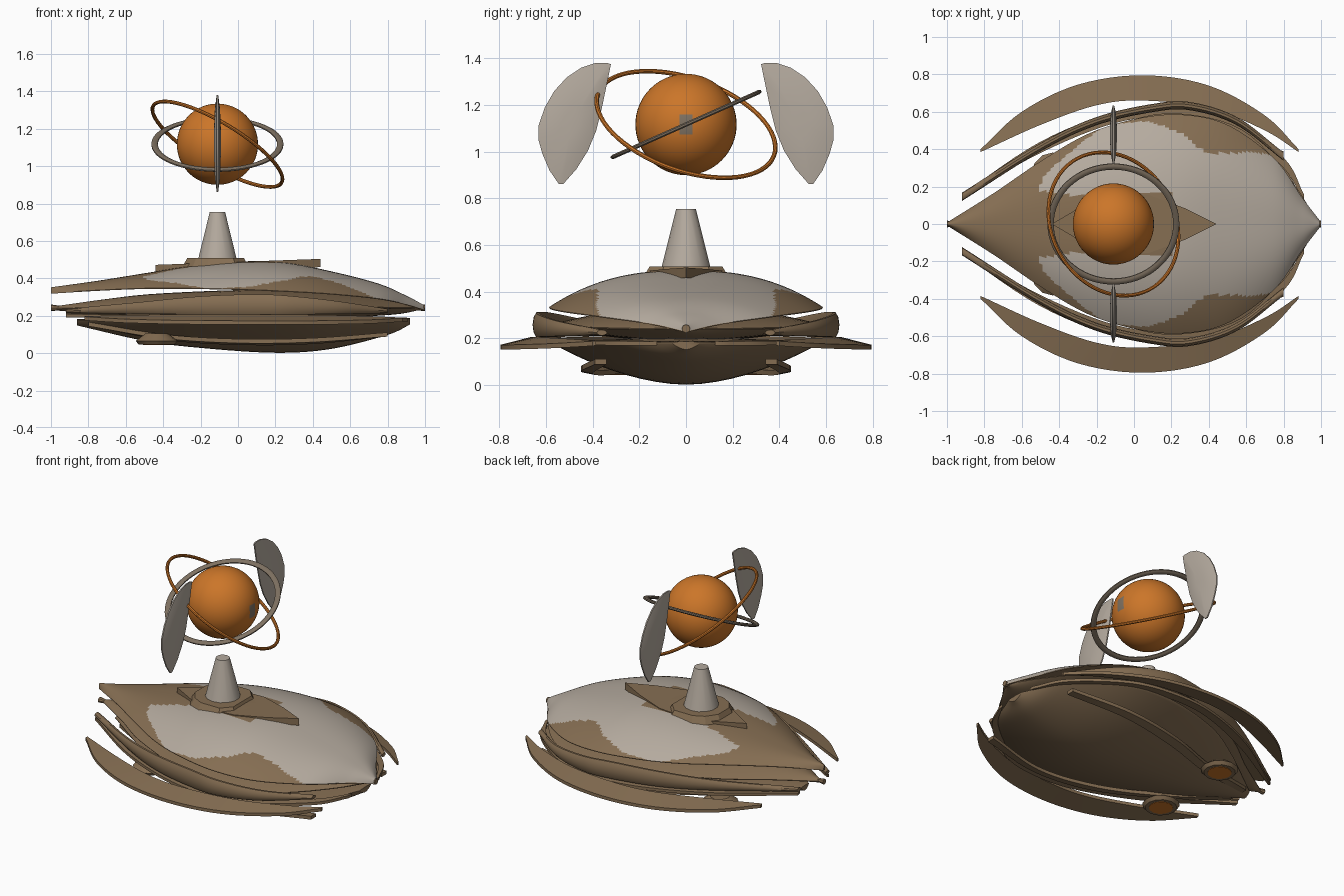
import bpy, bmesh, math
from mathutils import Vector, Matrix

if "Cube" in bpy.data.objects:
    bpy.data.objects.remove(bpy.data.objects["Cube"])


def material(name, rgb):
    m = bpy.data.materials.new(name)
    m.diffuse_color = (*rgb, 1)
    m.use_nodes = True
    m.node_tree.nodes["Principled BSDF"].inputs["Base Color"].default_value = m.diffuse_color
    return m


BROWN = material("bronze_brown", (0.235, 0.155, 0.085))
GREY = material("warm_grey", (0.46, 0.405, 0.345))
ORANGE = material("glowing_orange", (0.60, 0.18, 0.022))
TAUPE = material("dark_taupe", (0.21, 0.165, 0.12))
CX, CZ = -0.11, 1.117     # centre of the floating orb


def finish(name, bm, *mats, angle=35):
    bmesh.ops.recalc_face_normals(bm, faces=bm.faces)
    me = bpy.data.meshes.new(name)
    bm.to_mesh(me)
    bm.free()
    ob = bpy.data.objects.new(name, me)
    bpy.context.collection.objects.link(ob)
    for m in mats:
        me.materials.append(m)
    bpy.context.view_layer.objects.active = ob
    ob.select_set(True)
    bpy.ops.object.shade_smooth_by_angle(angle=math.radians(angle))
    ob.select_set(False)
    return ob


def spline(pts, n):
    """Smooth resampling of points of any dimension."""
    p = [Vector(q) for q in pts]
    p = [p[0] * 2 - p[1]] + p + [p[-1] * 2 - p[-2]]
    out = []
    for k in range(n + 1):
        f = k / n * (len(pts) - 1)
        i = min(int(f), len(pts) - 2)
        t = f - i
        a, b, c, d = p[i:i + 4]
        out.append(0.5 * (2 * b + (c - a) * t + (2 * a - 5 * b + 4 * c - d) * t * t
                          + (3 * b - a - 3 * c + d) * t ** 3))
    return out


def skin(bm, rings):
    """Closed rings joined in order and capped."""
    vs = [[bm.verts.new(c) for c in r] for r in rings]
    n = len(vs[0])
    for a, b in zip(vs, vs[1:]):
        for i in range(n):
            j = (i + 1) % n
            bm.faces.new((a[i], a[j], b[j], b[i]))
    bm.faces.new(vs[0])
    bm.faces.new(vs[-1])


def hull(name, stations, top, rim, mats, n=40, m=28, power=2.5):
    """Loft from (x, half width, low z, high z); rim sets the height of the edge."""
    bm = bmesh.new()
    rings = []
    for x, w, lo, hi in spline(stations, n):
        w = max(w, 0.006)
        mid = lo + (hi - lo) * rim
        ring = []
        for k in range(2 * m):
            a = math.pi * k / m
            t = math.cos(a)
            bulge = 1 - abs(t) ** power
            z = mid + 0.002 + (hi - mid) * bulge if k <= m else mid - 0.002 - (mid - lo) * bulge
            ring.append((x, w * t, z))
        rings.append(ring)
    skin(bm, rings)
    return finish(name, bm, *mats)


def ribbon(name, inner, outer, thick, mat, n=36):
    """Curved plate between two edges, made on both sides."""
    for s, side in ((1, "left"), (-1, "right")):
        bm = bmesh.new()
        rings = []
        for a, b in zip(spline(inner, n), spline(outer, n)):
            h = Vector((0, 0, thick / 2))
            rings.append([(p.x, p.y * s, p.z) for p in (a - h, b - h, b + h, a + h)])
        skin(bm, rings)
        finish(f"{name}_{side}", bm, mat)


def inside(x, y, poly):
    hit = False
    for (x1, y1), (x2, y2) in zip(poly, poly[1:] + poly[:1]):
        if (y1 > y) != (y2 > y) and x < (x2 - x1) * (y - y1) / (y2 - y1) + x1:
            hit = not hit
    return hit


def cone(name, loc, r1, r2, depth, sides, mat, rot=None, angle=35):
    bm = bmesh.new()
    bmesh.ops.create_cone(bm, cap_ends=True, segments=sides, radius1=r1, radius2=r2, depth=depth,
                          matrix=Matrix.Translation(loc) @ (rot or Matrix()))
    return finish(name, bm, mat, angle=angle)


def ring(name, r_out, r_in, thick, normal, mat, n=64):
    """Flat band around the orb."""
    q = Vector((0, 0, 1)).rotation_difference(Vector(normal))
    bm = bmesh.new()
    mid, half = (r_out + r_in) / 2, (r_out - r_in) / 2
    loops = []
    for k in range(n):
        a = math.tau * k / n
        loop = []
        for j in range(8):
            b = math.tau * (j + 0.5) / 8
            r = mid + half * math.cos(b)
            p = q @ Vector((r * math.cos(a), r * math.sin(a), thick / 2 * math.sin(b)))
            loop.append(bm.verts.new(p + Vector((CX, 0, CZ))))
        loops.append(loop)
    for k in range(n):
        a, b = loops[k], loops[(k + 1) % n]
        for j in range(8):
            bm.faces.new((a[j], a[(j + 1) % 8], b[(j + 1) % 8], b[j]))
    finish(name, bm, mat)


# Canopy with grey plating painted on its faces
canopy = hull("canopy", [(-1, .008, .32, .35), (-.75, .165, .335, .385), (-.5, .335, .345, .425),
                         (-.25, .48, .345, .465), (0, .56, .34, .488), (.25, .585, .33, .482),
                         (.5, .53, .315, .435), (.75, .35, .29, .37), (.9, .14, .26, .305),
                         (1, .01, .23, .252)], 1, 0.0, (BROWN, GREY), n=110, m=64)
LOBE = [(-.52, .18), (-.47, .27), (-.3, .42), (-.15, .53), (.08, .55), (.25, .49), (.39, .37),
        (.38, .33), (.2, .18), (0, .15), (-.3, .15)]
NOSE = [(.2, -.01), (.2, .19), (.38, .33), (.4, .375), (.6, .385), (.8, .36), (1.1, .1), (1.1, -.01)]
for f in canopy.data.polygons:
    x, y = f.center.x, abs(f.center.y)
    if f.normal.z > 0 and (inside(x, y, LOBE) or inside(x, y, NOSE)):
        f.material_index = 1

# Middle and lower hull
hull("middle_hull", [(-.97, .01, .23, .25), (-.72, .17, .21, .285), (-.45, .36, .2, .315),
                     (0, .56, .19, .335), (.3, .585, .19, .332), (.6, .49, .195, .315),
                     (.85, .22, .21, .28), (.98, .01, .235, .255)], 1, 0.45, (BROWN,), power=2)
hull("lower_hull", [(-.86, .04, .15, .18), (-.5, .3, .068, .195), (-.2, .47, .03, .2),
                    (.2, .57, .004, .2), (.5, .53, .025, .2), (.8, .3, .1, .19),
                    (.92, .06, .155, .185)], 1, 0.9, (BROWN,), power=1.8)

# Side bulges, rounded bands tapering to both ends
PATH = [(-.92, .145), (-.5, .41), (-.2, .55), (.1, .62), (.3, .63), (.55, .55), (.8, .36)]
for s, side in ((1, "left"), (-1, "right")):
    bm = bmesh.new()
    rings = []
    for k, p in enumerate(spline(PATH, 40)):
        h = 0.012 + 0.045 * math.sin(math.pi * k / 40)
        rings.append([(p.x, s * (p.y + 0.022 * math.cos(math.tau * j / 10)),
                       0.225 + 0.035 * math.sin(math.pi * k / 40) + h * math.sin(math.tau * j / 10))
                      for j in range(10)])
    skin(bm, rings)
    finish(f"side_bulge_{side}", bm, BROWN)

# Curved blades around the hull
ribbon("outer_blade",
       [(-.82, .385, .188), (-.5, .53, .195), (-.2, .635, .197), (.05, .66, .197), (.4, .62, .195),
        (.7, .5, .188), (.88, .385, .18)],
       [(-.82, .4, .185), (-.6, .6, .172), (-.3, .745, .165), (.05, .795, .163), (.4, .74, .163),
        (.7, .58, .168), (.88, .4, .178)], .02, BROWN)
ribbon("hull_blade",
       [(-.92, .14, .205), (-.5, .38, .2), (-.1, .54, .195), (.2, .57, .19), (.5, .52, .187),
        (.78, .32, .184), (.91, .125, .18)],
       [(-.92, .16, .2), (-.5, .44, .195), (-.1, .6, .188), (.2, .635, .183), (.5, .575, .181),
        (.8, .355, .18), (.91, .155, .178)], .018, BROWN)
ribbon("belly_blade",
       [(-.8, .04, .155), (-.4, .18, .082), (0, .33, .055), (.4, .4, .06), (.8, .34, .1)],
       [(-.8, .08, .155), (-.4, .23, .09), (0, .39, .065), (.4, .45, .07), (.8, .39, .1)], .022, BROWN)

# End knobs
for s, side in ((1, "nose"), (-1, "tail")):
    cone(f"{side}_knob", (s * .965, 0, .242), .009, .018, .07, 8, BROWN,
         Matrix.Rotation(s * math.pi / 2, 4, "Y"))

# Thrusters with glowing discs beneath
for s, side in ((1, "left"), (-1, "right")):
    cone(f"thruster_lower_{side}", (-.435, s * .27, .055), .095, .112, .02, 12, BROWN)
    cone(f"thruster_upper_{side}", (-.435, s * .27, .085), .112, .06, .04, 12, BROWN)
    cone(f"thruster_glow_{side}", (-.435, s * .27, .0455), .072, .072, .006, 12, ORANGE)

# Deck: tilted leaf plate, raised plate and pedestal
half = [(-.44, 0), (-.27, .1), (-.1, .16), (.08, .155), (.27, .085), (.44, 0)]
leaf = half + [(x, -y) for x, y in half[-2:0:-1]]
bm = bmesh.new()
skin(bm, [[(x, y, .462 + x * .036 + d) for x, y in leaf] for d in (-.018, .026)])
finish("deck_leaf", bm, BROWN, angle=20)
bm = bmesh.new()
oct_half = [(-.28, .06), (-.23, .13), (-.16, .165), (-.02, .165), (.04, .1)]
octagon = oct_half + [(x, -y) for x, y in oct_half[::-1]]
skin(bm, [[(CX + (x - CX) * k, y * k, z) for x, y in octagon]
          for k, z in ((1.12, .455), (.95, .508))])
finish("deck_plate", bm, BROWN, angle=20)
cone("pedestal", (CX, 0, .63), .105, .042, .25, 14, GREY)

# Orb with a dark port on its nose side
bm = bmesh.new()
bmesh.ops.create_uvsphere(bm, u_segments=48, v_segments=32, radius=.217,
                          matrix=Matrix.Translation((CX, 0, CZ)))
orb = finish("orb", bm, ORANGE, TAUPE)
for f in orb.data.polygons:
    c = f.center
    if c.x > CX and (c.y / .038) ** 2 + ((c.z - CZ) / .056) ** 2 < 1:
        f.material_index = 1

# Rings around the orb
ring("level_ring", .354, .318, .02, (0, -math.sin(.418), math.cos(.418)), TAUPE)
ring("tilted_ring", .41, .39, .02, (.493, .288, .82), ORANGE)

# Floating side shells
OUT = [(.322, 1.375), (.338, 1.381), (.39, 1.38), (.45, 1.36), (.51, 1.32), (.565, 1.26), (.605, 1.19),
       (.633, 1.11), (.632, 1.05), (.615, .99), (.585, .92), (.545, .862), (.525, .863), (.47, .925),
       (.42, 1.005), (.385, 1.09), (.36, 1.19), (.335, 1.31)]
for s, side in ((1, "left"), (-1, "right")):
    bm = bmesh.new()
    skin(bm, [[(CX + dx, s * (.49 + (y - .49) * k), 1.13 + (z - 1.13) * k) for y, z in OUT]
              for k, dx in ((.3, -.018), (.7, -.014), (1, -.004), (1, .004), (.7, .014), (.3, .018))])
    finish(f"side_shell_{side}", bm, GREY, angle=50)
